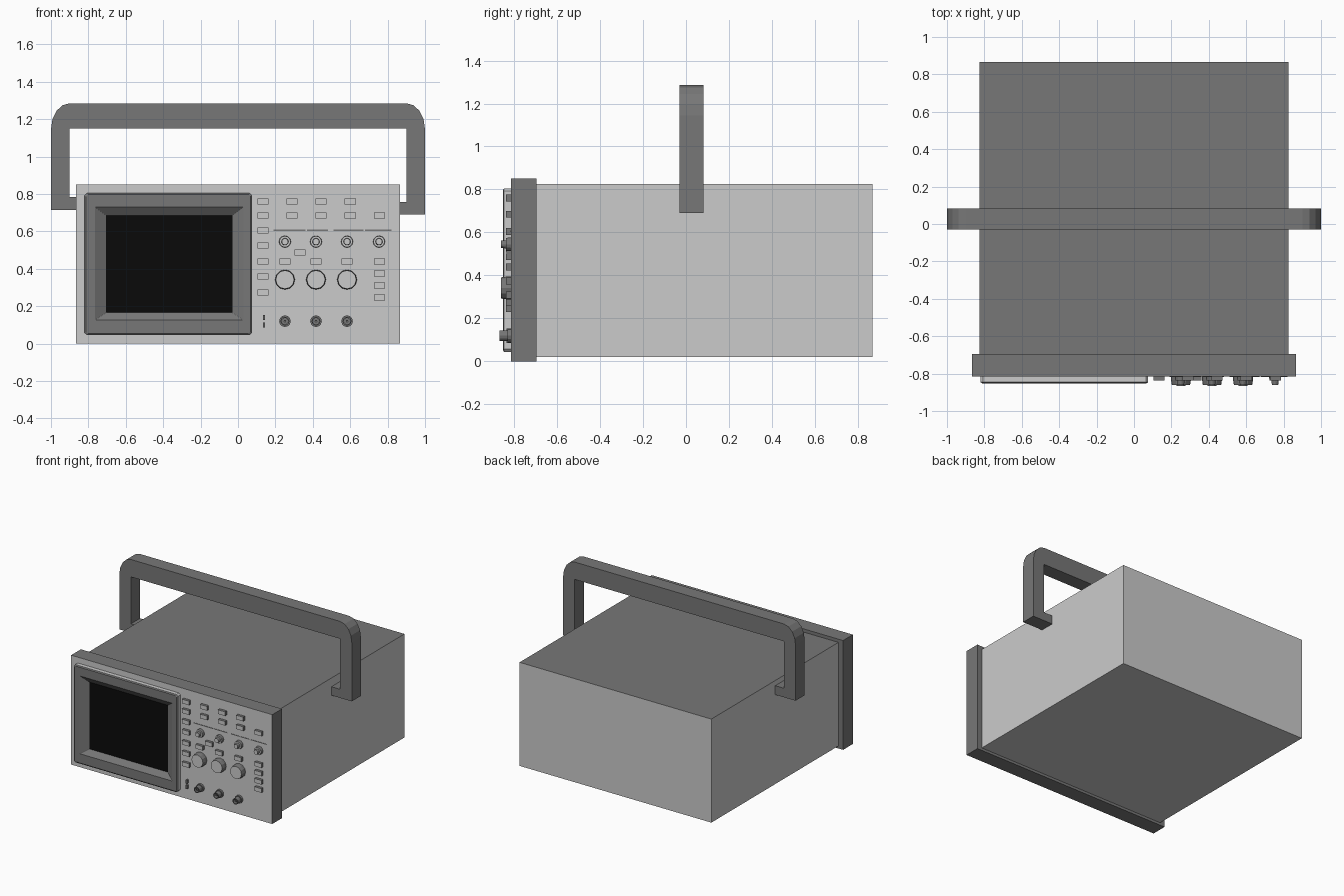
import bpy, bmesh, math

if "Cube" in bpy.data.objects:
    bpy.data.objects.remove(bpy.data.objects["Cube"])


def material(name, r, g, b):
    m = bpy.data.materials.new(name)
    m.diffuse_color = (r, g, b, 1)
    m.use_nodes = True
    m.node_tree.nodes["Principled BSDF"].inputs["Base Color"].default_value = m.diffuse_color
    return m


LIGHT = material("light_grey", 0.60, 0.60, 0.60)
DARK = material("dark_grey", 0.185, 0.185, 0.185)
BLACK = material("screen_black", 0.003, 0.003, 0.003)
PANEL_Y = -0.815


def finish(name, bm, rule):
    """Turn a bmesh into an object; rule(face) picks 0 light, 1 dark, 2 black."""
    bmesh.ops.recalc_face_normals(bm, faces=bm.faces)
    bm.normal_update()
    for f in bm.faces:
        f.material_index = rule(f)
    me = bpy.data.meshes.new(name)
    bm.to_mesh(me)
    bm.free()
    for m in (LIGHT, DARK, BLACK):
        me.materials.append(m)
    ob = bpy.data.objects.new(name, me)
    bpy.context.collection.objects.link(ob)
    return ob


def dark(f):
    return 1


def light_front(f):
    return 0 if f.normal.y < -0.9 else 1


def box(name, x0, x1, y0, y1, z0, z1, rule):
    bm = bmesh.new()
    bmesh.ops.create_cube(bm, size=1)
    for v in bm.verts:
        v.co = (x1 if v.co.x > 0 else x0, y1 if v.co.y > 0 else y0,
                z1 if v.co.z > 0 else z0)
    return finish(name, bm, rule)


def loft(name, loops, rule, cap_start=True):
    """Bridge a series of equal-sized point loops and cap the ends."""
    bm = bmesh.new()
    rings = [[bm.verts.new(p) for p in loop] for loop in loops]
    n = len(rings[0])
    for a, b in zip(rings, rings[1:]):
        for i in range(n):
            j = (i + 1) % n
            bm.faces.new((a[i], a[j], b[j], b[i]))
    bm.faces.new(rings[-1])
    if cap_start:
        bm.faces.new(rings[0][::-1])
    return finish(name, bm, rule)


def turned(name, x, z, profile, sides, rule):
    """Round part on the front panel; profile is (radius, distance out)."""
    loops = [[(x + r * math.cos(2 * math.pi * i / sides), PANEL_Y - d,
               z + r * math.sin(2 * math.pi * i / sides)) for i in range(sides)]
             for r, d in profile]
    return loft(name, loops, rule)


# Case and front bezel
box("case", -0.825, 0.825, -0.70, 0.867, 0.02, 0.825,
    lambda f: 1 if f.normal.z > 0.9 else 0)
box("front_bezel", -0.865, 0.865, PANEL_Y, -0.695, 0, 0.85, light_front)


# Screen frame with sloped recess and black screen
def rect(x0, x1, z0, z1, y, c):
    return [(x0 + c, y, z0), (x1 - c, y, z0), (x1, y, z0 + c), (x1, y, z1 - c),
            (x1 - c, y, z1), (x0 + c, y, z1), (x0, y, z1 - c), (x0, y, z0 + c)]


def frame_rule(f):
    c = f.calc_center_median()
    if abs(f.normal.y) < 0.1:
        return 0
    return 2 if len(f.verts) == 8 and c.y > -0.825 and f.normal.y < 0 else 1


loft("screen_frame", [
    rect(-0.82, 0.075, 0.045, 0.805, PANEL_Y, 0.012),
    rect(-0.82, 0.075, 0.045, 0.805, -0.846, 0.012),
    rect(-0.812, 0.067, 0.053, 0.797, -0.852, 0.010),
    rect(-0.765, 0.03, 0.125, 0.73, -0.852, 0.001),
    rect(-0.705, -0.03, 0.165, 0.685, -0.818, 0.001)], frame_rule)

# Carrying handle: one outline extruded along y, with feet against the case
arc = [(0.9 + 0.1 * math.cos(t * math.pi / 8), 1.145 + 0.14 * math.sin(t * math.pi / 8))
       for t in range(5)]
outline = [(0.825, 0.69), (1.0, 0.69)] + arc
outline += [(-x, z) for x, z in reversed(arc)]
outline += [(-1.0, 0.715), (-0.825, 0.715), (-0.825, 0.785), (-0.9, 0.785),
            (-0.9, 1.15), (0.9, 1.15), (0.9, 0.757), (0.825, 0.757)]
loft("handle", [[(x, y, z) for x, z in outline] for y in (-0.03, 0.082)], dark)

# Push buttons
spots = [(0.134, z) for z in (0.76, 0.685, 0.604, 0.524, 0.439, 0.358, 0.273)]
spots += [(x, z) for x in (0.289, 0.444, 0.60) for z in (0.76, 0.685)]
spots += [(x, 0.439) for x in (0.251, 0.417, 0.583)]
spots += [(0.757, z) for z in (0.685, 0.439, 0.374, 0.31, 0.246)]
spots += [(0.332, 0.487)]
for x, z in spots:
    box("push_button", x - 0.03, x + 0.03, -0.837, PANEL_Y, z - 0.016, z + 0.016,
        light_front)

# Small knobs, large knobs and input sockets
for x in (0.251, 0.417, 0.583, 0.754):
    turned("small_knob", x, 0.545,
           [(0.032, 0), (0.030, 0.022), (0.019, 0.022), (0.017, 0.045)], 12, light_front)
for x in (0.251, 0.417, 0.583):
    turned("large_knob", x, 0.342, [(0.053, 0), (0.053, 0.02), (0.049, 0.045)],
           12, light_front)
    turned("input_socket", x, 0.12,
           [(0.031, 0), (0.031, 0.016), (0.024, 0.016), (0.024, 0.052),
            (0.017, 0.052), (0.017, 0.025)], 12, dark)
    turned("socket_pin", x, 0.12, [(0.007, 0.02), (0.007, 0.045)], 8, dark)

# Probe test terminals
for z in (0.10, 0.14):
    box("test_terminal", 0.133, 0.145, -0.835, PANEL_Y, z - 0.014, z + 0.014, dark)

# Painted divider lines above the small knobs
for x0, x1 in ((0.19, 0.36), (0.37, 0.48), (0.51, 0.67), (0.68, 0.82)):
    box("divider_line", x0, x1, PANEL_Y - 0.002, PANEL_Y, 0.603, 0.609, dark)
